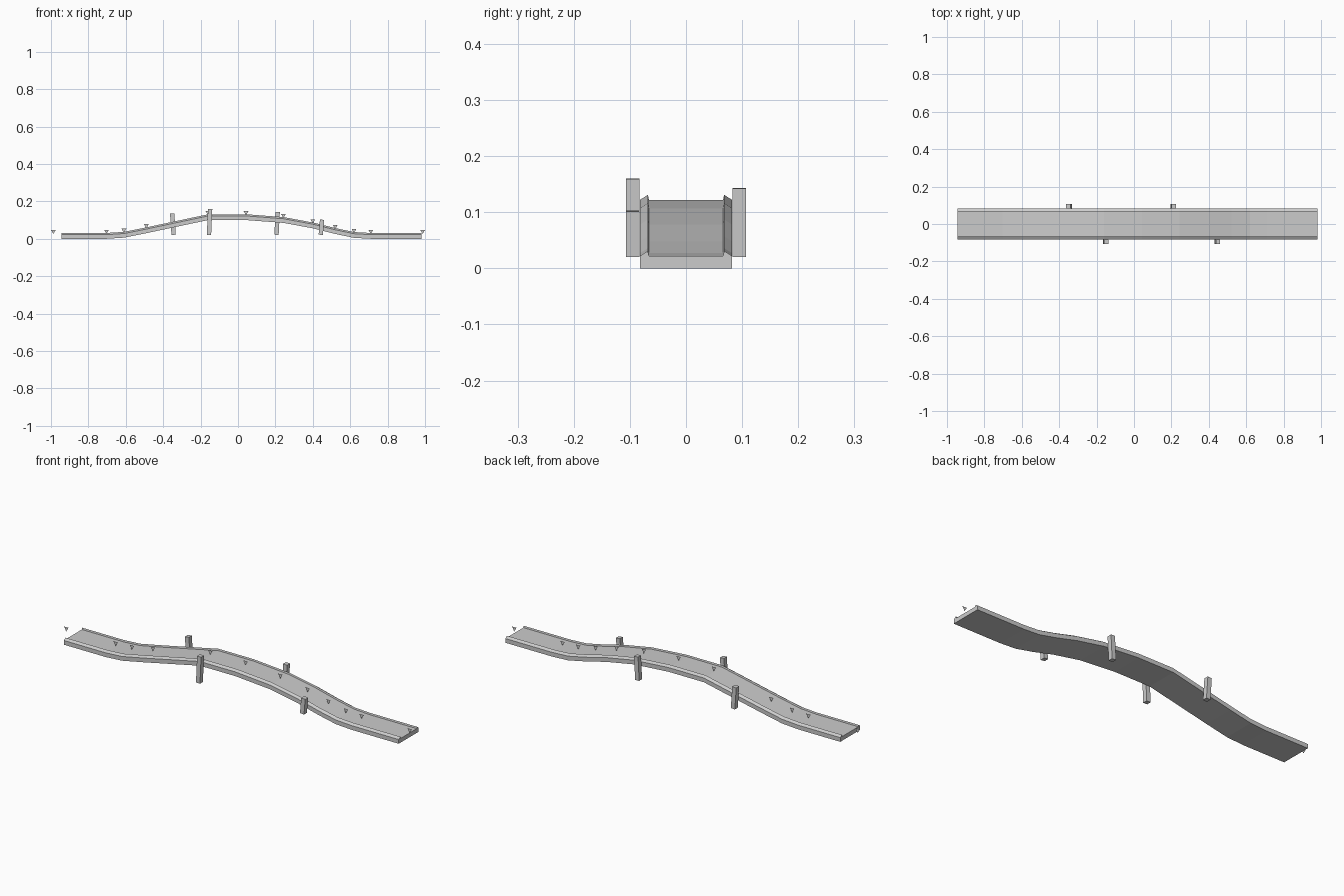
import bpy, math

if "Cube" in bpy.data.objects:
    bpy.data.objects.remove(bpy.data.objects["Cube"])

def make(name, verts, faces):
    me = bpy.data.meshes.new(name)
    me.from_pydata(verts, [], faces)
    me.update()
    ob = bpy.data.objects.new(name, me)
    bpy.context.collection.objects.link(ob)
    return ob

# Bridge path: x and underside height
path = [(-0.944, 0), (-0.703, 0), (-0.61, 0.006), (-0.49, 0.03), (-0.16, 0.1),
        (0.043, 0.1), (0.243, 0.085), (0.40, 0.056), (0.52, 0.026),
        (0.62, 0.005), (0.71, 0), (0.981, 0)]

# Channel section: y and height above the underside
half = [(0.082, 0), (0.082, 0.022), (0.068, 0.031), (0.066, 0.022)]
section = half + [(-y, z) for y, z in reversed(half)]

# Deck with raised kerbs, swept along the path
n = len(section)
verts = [(x, y, b + z) for x, b in path for y, z in section]
faces = []
for i in range(len(path) - 1):
    for j in range(n):
        k = (j + 1) % n
        faces.append((i * n + j, (i + 1) * n + j, (i + 1) * n + k, i * n + k))
last = (len(path) - 1) * n
faces.append(tuple(range(n)))
faces.append(tuple(last + j for j in reversed(range(n))))
make("track_deck", verts, faces)

# Leaning side posts: x, side, top height, lean in degrees
for i, (x, side, top, lean) in enumerate([(-0.348, 1, 0.135, -4), (-0.152, -1, 0.16, 2.5),
                                          (0.209, 1, 0.143, 3), (0.446, -1, 0.102, 5)]):
    h = top - 0.021
    bpy.ops.mesh.primitive_cube_add(size=1, location=(x, side * 0.095, 0.021 + h / 2),
                                    rotation=(0, math.radians(lean), 0))
    post = bpy.context.object
    post.name = f"side_post_{i + 1}"
    post.scale = (0.023, 0.024, h)

# Flat triangular pointers floating along the centre line
markers = [(-0.987, 0)] + path[1:-1] + [(0.987, 0)]
for i, (x, b) in enumerate(markers):
    make(f"pointer_{i + 1}",
         [(x, 0, b + 0.026), (x + 0.013, 0, b + 0.048), (x - 0.013, 0, b + 0.048)],
         [(0, 1, 2)])
